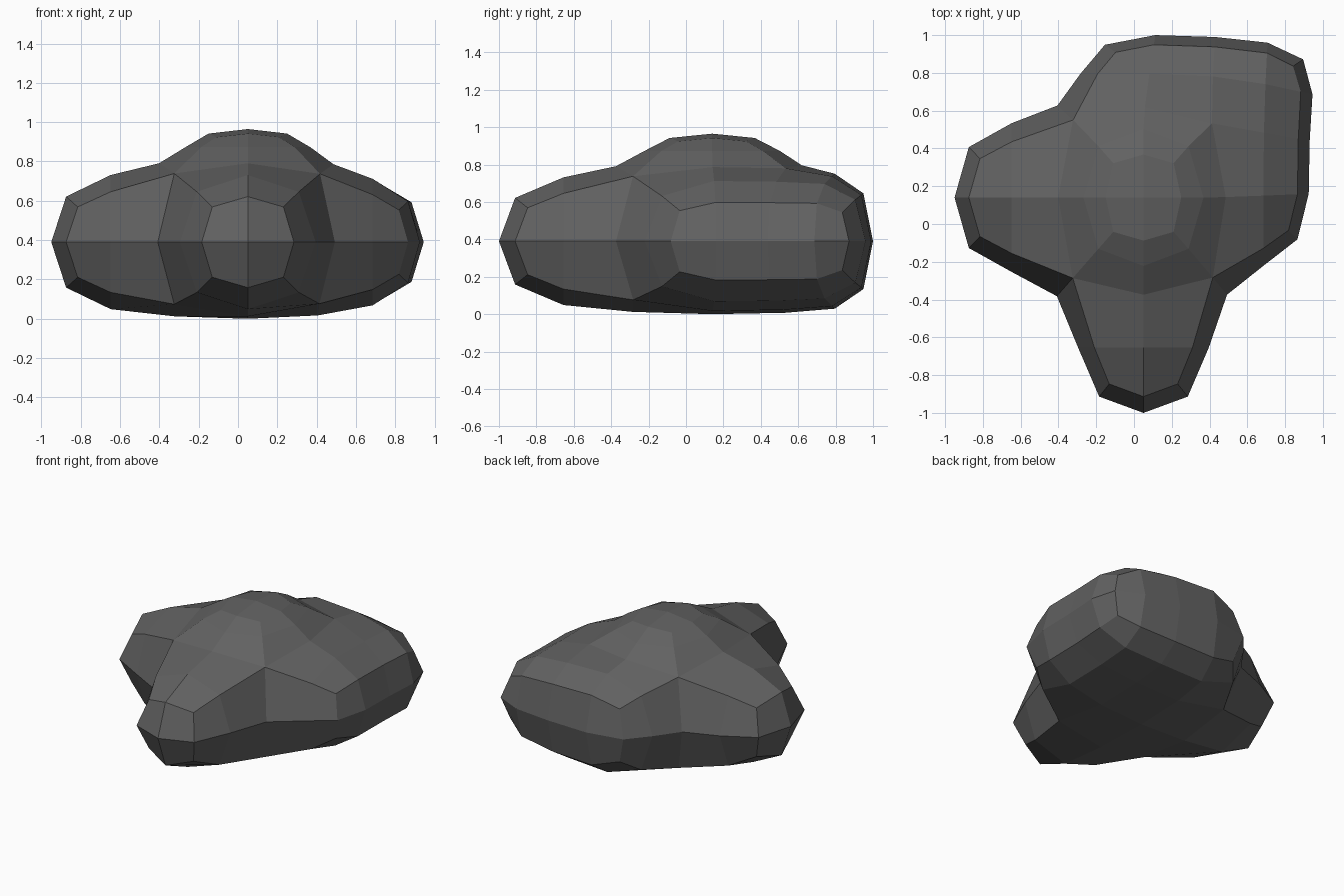
import bpy
import bmesh
from mathutils import Vector

old = bpy.data.objects.get("Cube")
if old:
    bpy.data.objects.remove(old, do_unlink=True)

CENTRE = Vector((0.05, 0.14, 0.39))
HALF = Vector((0.395, 0.45, 0.39))

# Core block
bm = bmesh.new()
bmesh.ops.create_cube(bm, size=2)
for v in bm.verts:
    v.co = CENTRE + v.co * HALF


def face_towards(axis, sign):
    """Face of the cage lying furthest along one axis."""
    return max(bm.faces, key=lambda f: f.calc_center_median()[axis] * sign)


def grow(face, end, scale):
    """Extrude a face into a tapered lobe whose cap is centred at end."""
    new = bmesh.ops.extrude_discrete_faces(bm, faces=[face])["faces"][0]
    mid = new.calc_center_median()
    for v in new.verts:
        v.co = Vector(end) + (v.co - mid) * scale
    return new


# Lobes: pick all the core faces first, then extrude each one
lobes = [
    (face_towards(0, -1), (-0.95, 0.14, 0.39), 0.75),
    (face_towards(1, -1), (0.05, -1.0, 0.39), 0.75),
    (face_towards(2, 1), (0.05, 0.14, 0.965), 0.61),
    (face_towards(0, 1), (0.925, 0.16, 0.39), 0.65),
    (face_towards(1, 1), (0.113, 1.0, 0.39), 0.85),
]
caps = [grow(*lobe) for lobe in lobes]
side_cap, back_cap = caps[3], caps[4]

# Corner block filling the gap between the left and back lobes
side_edge = sorted(side_cap.verts, key=lambda v: v.co.y)[2:]
back_edge = sorted(back_cap.verts, key=lambda v: v.co.x)[2:]
inner = [v for v in bm.verts if (v.co - CENTRE - HALF * Vector((1, 1, 1))).length < 0.001
         or (v.co - CENTRE - HALF * Vector((1, 1, -1))).length < 0.001]
for pair in (side_edge, back_edge, inner):
    pair.sort(key=lambda v: v.co.z)
outer = [bm.verts.new((0.965, 0.92, CENTRE.z + dz)) for dz in (-0.25, 0.25)]

walls = [f for f in bm.faces if set(inner) <= set(f.verts)]
bmesh.ops.delete(bm, geom=walls, context="FACES")
for i in (0, 1):
    bm.faces.new((inner[i], side_edge[i], outer[i], back_edge[i]))
for edge in (side_edge, back_edge):
    bm.faces.new((edge[0], edge[1], outer[1], outer[0]))
bmesh.ops.recalc_face_normals(bm, faces=bm.faces)

# Rock object, rounded by one level of subdivision and left flat shaded
mesh = bpy.data.meshes.new("rock")
bm.to_mesh(mesh)
bm.free()
rock = bpy.data.objects.new("rock", mesh)
bpy.context.collection.objects.link(rock)
sub = rock.modifiers.new("rounding", "SUBSURF")
sub.levels = sub.render_levels = 1
sub.use_limit_surface = False

# Dark stone colour
stone = bpy.data.materials.new("dark_grey_stone")
stone.use_nodes = True
colour = (0.12, 0.12, 0.12, 1)
stone.diffuse_color = colour
bsdf = stone.node_tree.nodes["Principled BSDF"]
bsdf.inputs["Base Color"].default_value = colour
bsdf.inputs["Roughness"].default_value = 0.9
mesh.materials.append(stone)
